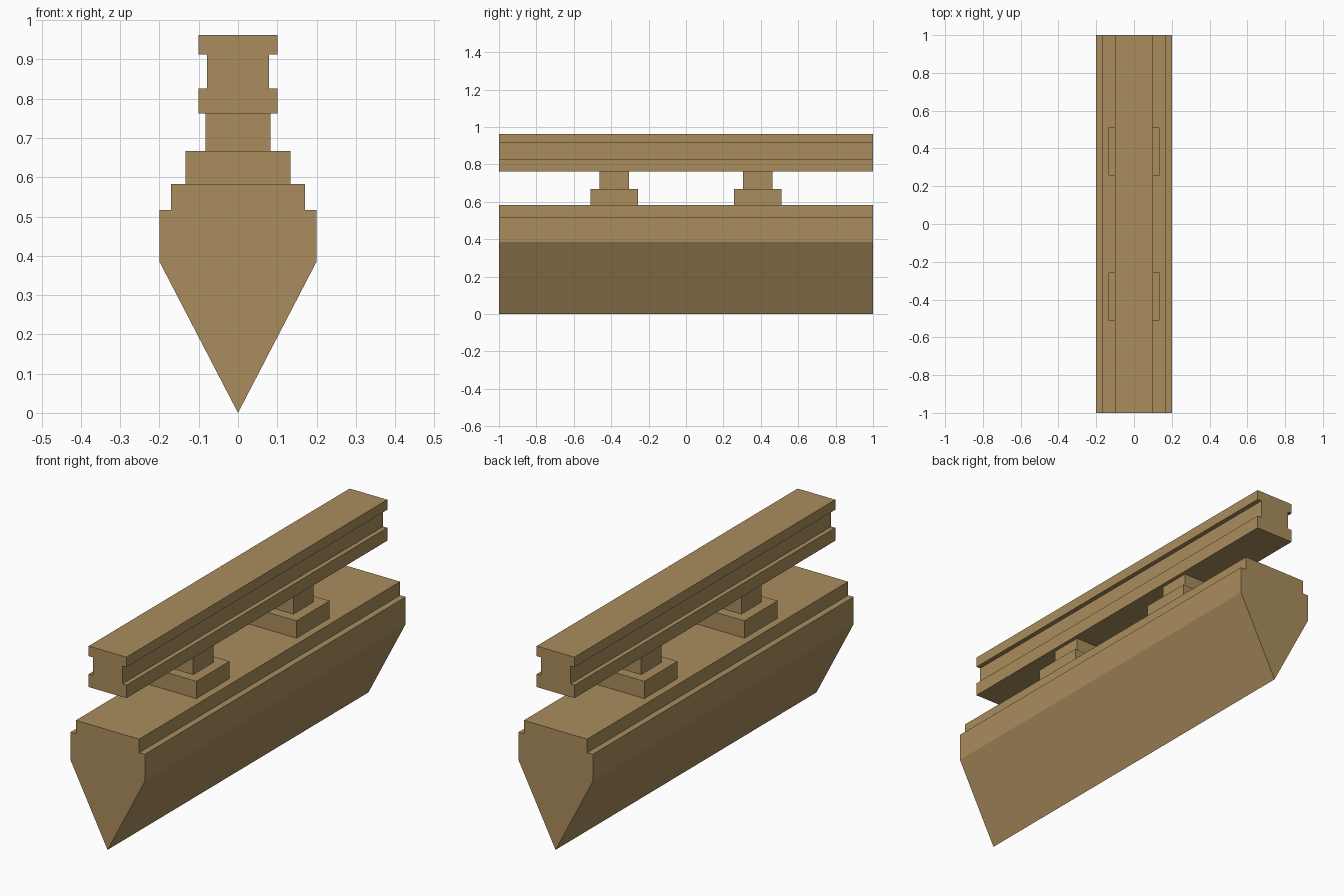
import bpy, bmesh

if "Cube" in bpy.data.objects:
    bpy.data.objects.remove(bpy.data.objects["Cube"])

tan = bpy.data.materials.new("tan_wood")
tan.diffuse_color = (0.40, 0.27, 0.11, 1)
tan.use_nodes = True
tan.node_tree.nodes["Principled BSDF"].inputs["Base Color"].default_value = tan.diffuse_color


def extrude_profile(name, half, y0, y1):
    """Mirror a right-hand (x, z) outline, listed bottom to top, and extrude it along y."""
    outline = half + [(-x, z) for x, z in reversed(half) if x > 0]
    bm = bmesh.new()
    face = bm.faces.new([bm.verts.new((x, y0, z)) for x, z in outline])
    new = bmesh.ops.extrude_face_region(bm, geom=[face])["geom"]
    bmesh.ops.translate(bm, vec=(0, y1 - y0, 0),
                        verts=[v for v in new if isinstance(v, bmesh.types.BMVert)])
    bmesh.ops.recalc_face_normals(bm, faces=bm.faces)
    mesh = bpy.data.meshes.new(name)
    bm.to_mesh(mesh)
    bm.free()
    mesh.materials.append(tan)
    obj = bpy.data.objects.new(name, mesh)
    bpy.context.collection.objects.link(obj)
    return obj


def block(name, half_x, z0, z1, y, half_y):
    return extrude_profile(name, [(half_x, z0), (half_x, z1)], y - half_y, y + half_y)


# Pointed base beam with a stepped top
extrude_profile("base_beam", [(0, 0), (0.2, 0.385), (0.2, 0.517),
                              (0.17, 0.517), (0.17, 0.583)], -1, 1)

# Two supports: wide foot and narrower post
for side, y in (("front", -0.384), ("back", 0.384)):
    block(side + "_foot", 0.134, 0.583, 0.667, y, 0.127)
    block(side + "_post", 0.083, 0.667, 0.763, y, 0.078)

# Top rail with a groove along each side
extrude_profile("top_rail", [(0.101, 0.763), (0.101, 0.826), (0.079, 0.826),
                             (0.079, 0.913), (0.101, 0.913), (0.101, 0.962)], -1, 1)
